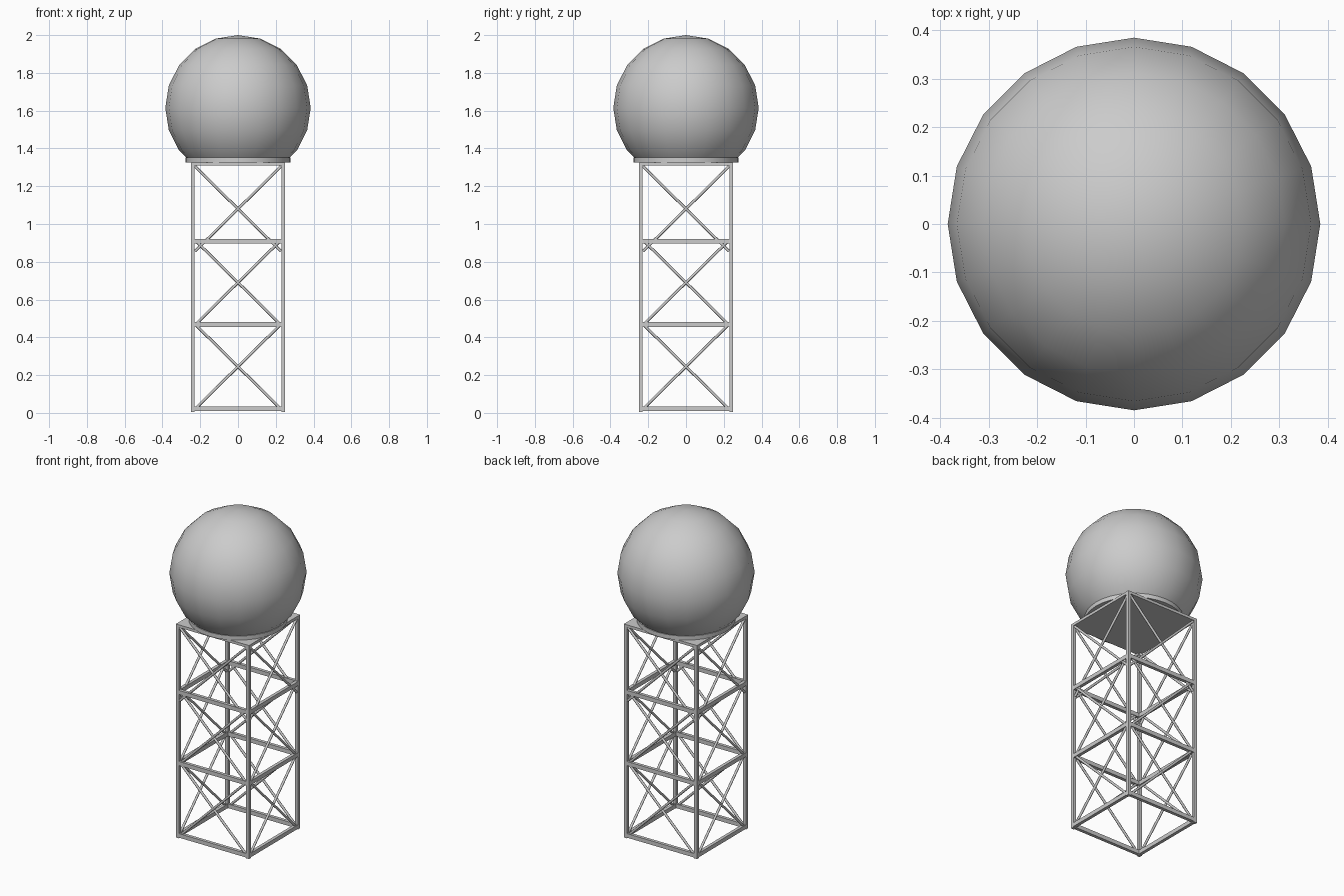
import bpy, bmesh, math
from mathutils import Vector, Matrix

if "Cube" in bpy.data.objects:
    bpy.data.objects.remove(bpy.data.objects["Cube"])


def finish(name, bm):
    bmesh.ops.recalc_face_normals(bm, faces=bm.faces)
    mesh = bpy.data.meshes.new(name)
    bm.to_mesh(mesh)
    bm.free()
    obj = bpy.data.objects.new(name, mesh)
    bpy.context.collection.objects.link(obj)
    return obj


def box(name, centre, size):
    bm = bmesh.new()
    bmesh.ops.create_cube(bm, size=1)
    bmesh.ops.scale(bm, vec=size, verts=bm.verts)
    bmesh.ops.translate(bm, vec=centre, verts=bm.verts)
    return finish(name, bm)


def rod(bm, a, b, radius):
    a, b = Vector(a), Vector(b)
    turn = (b - a).to_track_quat('Z', 'Y').to_matrix().to_4x4()
    bmesh.ops.create_cone(bm, cap_ends=True, segments=8, radius1=radius, radius2=radius,
                          depth=(b - a).length,
                          matrix=Matrix.Translation((a + b) / 2) @ turn)


def smooth(obj, angle):
    bpy.ops.object.select_all(action='DESELECT')
    obj.select_set(True)
    bpy.context.view_layer.objects.active = obj
    bpy.ops.object.shade_smooth_by_angle(angle=math.radians(angle))


LEG = 0.24       # leg centre line
LEG_W = 0.02
BEAMS = [0.022, 0.468, 0.908]
BRACES = [0.245, 0.69, 1.08]

# Corner legs
for sx in (-1, 1):
    for sy in (-1, 1):
        box("corner_leg", (sx * LEG, sy * LEG, 0.6575), (LEG_W, LEG_W, 1.305))

# Horizontal beams and crossed braces on the four sides
for side in range(4):
    turn = Matrix.Rotation(side * math.pi / 2, 4, 'Z')
    for z in BEAMS:
        beam = box("side_beam", (0, -LEG, z), (2 * LEG - LEG_W, LEG_W, 0.025))
        beam.data.transform(turn)
    bm = bmesh.new()
    for z in BRACES:
        for s in (-1, 1):
            rod(bm, (-0.228 * s, -LEG, z - 0.225), (0.228 * s, -LEG, z + 0.225), 0.0075)
    braces = finish("cross_braces", bm)
    braces.data.transform(turn)
    smooth(braces, 50)

# Square deck and round collar
box("square_deck", (0, 0, 1.3175), (0.5, 0.5, 0.017))
bm = bmesh.new()
bmesh.ops.create_cone(bm, cap_ends=True, segments=32, radius1=0.277, radius2=0.277,
                      depth=0.026, matrix=Matrix.Translation((0, 0, 1.338)))
smooth(finish("round_collar", bm), 30)

# Dome, cut flat where it meets the deck
bm = bmesh.new()
bmesh.ops.create_uvsphere(bm, u_segments=20, v_segments=10, radius=0.385,
                          matrix=Matrix.Translation((0, 0, 1.615)))
bmesh.ops.bisect_plane(bm, geom=bm.verts[:] + bm.edges[:] + bm.faces[:],
                       plane_co=(0, 0, 1.33), plane_no=(0, 0, 1), clear_inner=True)
smooth(finish("radar_dome", bm), 40)
